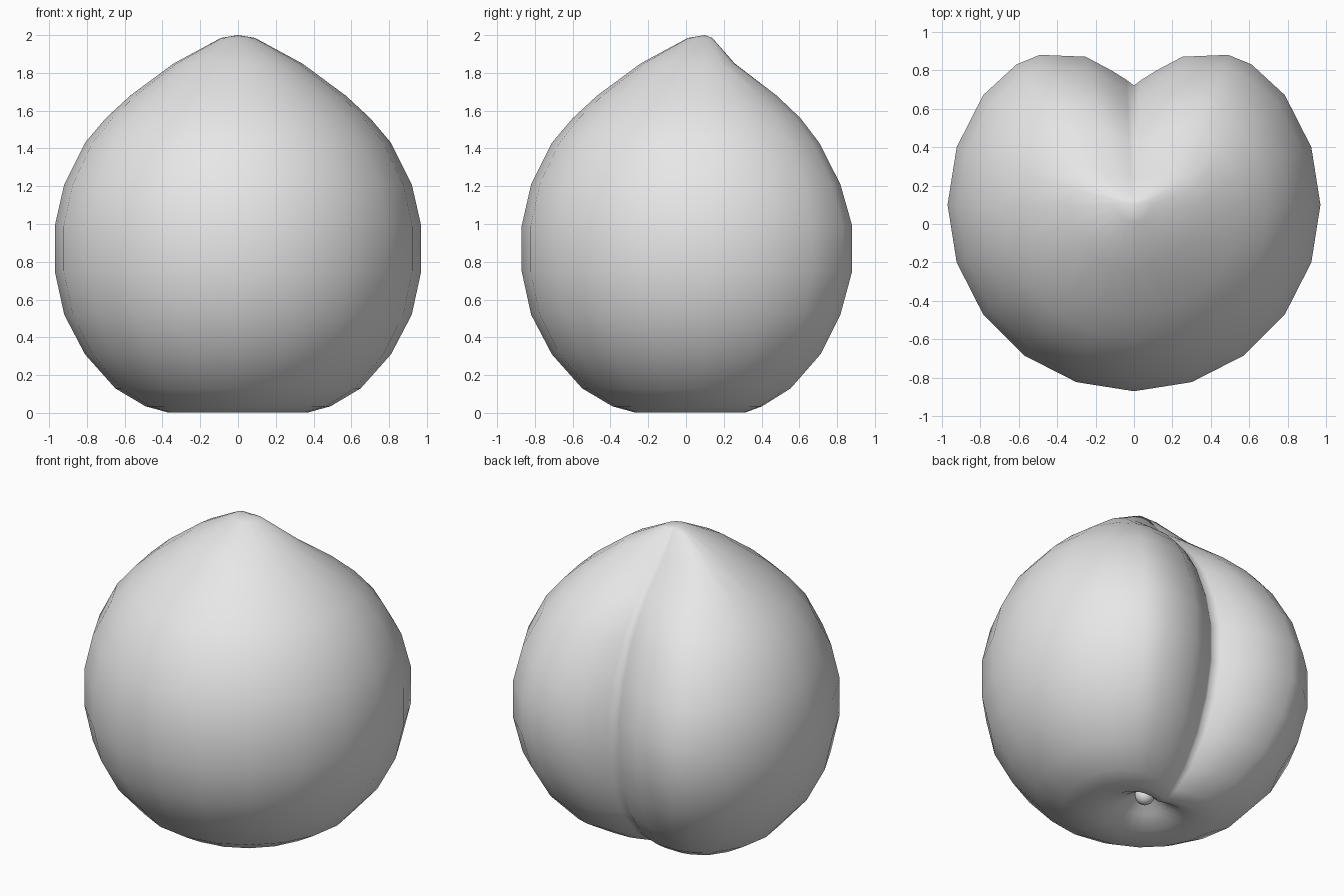
import bpy, bmesh, math

if "Cube" in bpy.data.objects:
    bpy.data.objects.remove(bpy.data.objects["Cube"])

skin = bpy.data.materials.new("plain grey")
skin.diffuse_color = (0.8, 0.8, 0.8, 1)
skin.use_nodes = True
skin.node_tree.nodes["Principled BSDF"].inputs["Base Color"].default_value = skin.diffuse_color

# Unit cross-section, right half: round front, then a back lobe folding into the crease
half = [(math.sin(math.radians(a)), -math.cos(math.radians(a))) for a in range(0, 127, 18)]
half += [(.63, .753), (.505, .804), (.26, .794), (.12, .72), (.04, .67), (0, .64)]
section = half + [(-x, y) for x, y in half[-2:0:-1]]

# Rings from tip to base dimple: radius, height, back lobe depth
rings = [(.09, 1.985, .55), (.34, 1.85, .58), (.57, 1.68, .83), (.70, 1.56, .90),
         (.81, 1.43, .93), (.92, 1.21, .97), (.97, .99, 1), (.97, .75, 1),
         (.92, .52, .97), (.81, .31, .94), (.65, .13, .87), (.49, .035, .77),
         (.37, .002, .72), (.25, .01, .75), (.14, .06, .8), (.06, .12, .9)]
CENTRE_Y = .1

# Fruit body
bm = bmesh.new()
loops = []
for r, z, k in rings:
    loop = []
    for x, y in section:
        t = max(0, y / .8)
        loop.append(bm.verts.new((r * x, CENTRE_Y + r * y * (1 - (1 - k) * t), z)))
    loops.append(loop)
n = len(section)
for a, b in zip(loops, loops[1:]):
    for i in range(n):
        j = (i + 1) % n
        bm.faces.new((a[i], b[i], b[j], a[j]))
tip = bm.verts.new((0, CENTRE_Y, 2))
pit = bm.verts.new((0, CENTRE_Y, .14))
for i in range(n):
    j = (i + 1) % n
    bm.faces.new((tip, loops[0][i], loops[0][j]))
    bm.faces.new((pit, loops[-1][j], loops[-1][i]))
bmesh.ops.recalc_face_normals(bm, faces=bm.faces)
for f in bm.faces:
    f.smooth = True
mesh = bpy.data.meshes.new("fruit_body")
bm.to_mesh(mesh)
bm.free()
mesh.materials.append(skin)
body = bpy.data.objects.new("fruit_body", mesh)
bpy.context.collection.objects.link(body)

# Small stem nub inside the base dimple
bpy.ops.mesh.primitive_uv_sphere_add(segments=12, ring_count=8, radius=.06,
                                     location=(0, CENTRE_Y, .11))
nub = bpy.context.object
nub.name = "stem_nub"
nub.data.materials.append(skin)
bpy.ops.object.shade_smooth()
